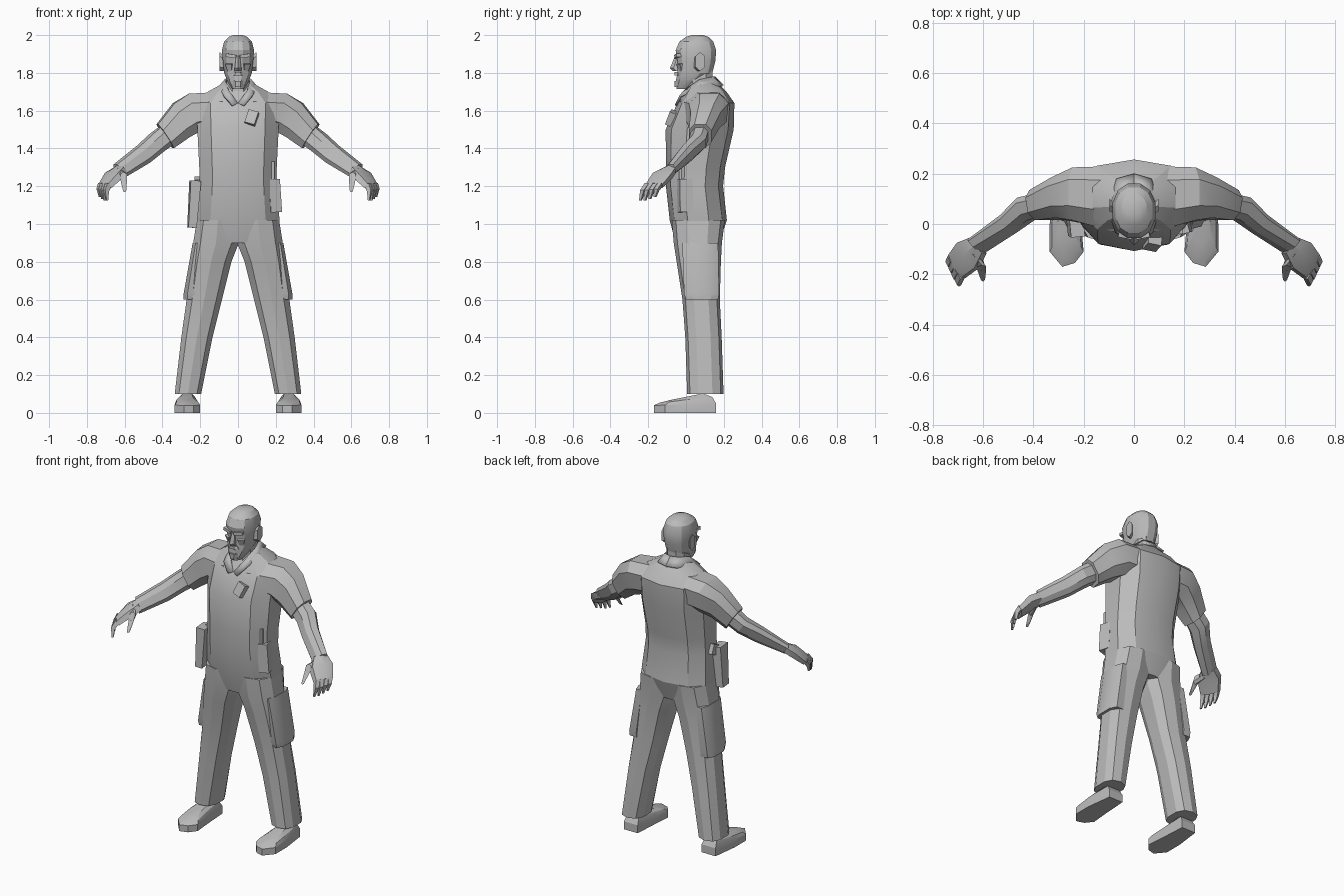
import bpy
import bmesh
import math
from mathutils import Vector, Euler

if "Cube" in bpy.data.objects:
    bpy.data.objects.remove(bpy.data.objects["Cube"], do_unlink=True)

grey = bpy.data.materials.new("plain_grey")
grey.use_nodes = True
grey.diffuse_color = (0.5, 0.5, 0.5, 1)
grey.node_tree.nodes["Principled BSDF"].inputs["Base Color"].default_value = (0.5, 0.5, 0.5, 1)
SIDES = (("left", 1), ("right", -1))


def finish(name, bm, closed=True):
    """Turn a bmesh into a shaded, coloured object."""
    if closed:
        bmesh.ops.recalc_face_normals(bm, faces=bm.faces[:])
    mesh = bpy.data.meshes.new(name)
    bm.to_mesh(mesh)
    bm.free()
    mesh.materials.append(grey)
    obj = bpy.data.objects.new(name, mesh)
    bpy.context.collection.objects.link(obj)
    bpy.ops.object.select_all(action="DESELECT")
    obj.select_set(True)
    bpy.context.view_layer.objects.active = obj
    bpy.ops.object.shade_smooth_by_angle(angle=math.radians(24))
    return obj


def loft(name, rings, side=1):
    """Skin a list of equal-sized point rings and cap both ends."""
    bm = bmesh.new()
    loops = [[bm.verts.new((p[0] * side, p[1], p[2])) for p in ring] for ring in rings]
    count = len(loops[0])
    for low, high in zip(loops, loops[1:]):
        for i in range(count):
            j = (i + 1) % count
            bm.faces.new((low[i], low[j], high[j], high[i]))
    bm.faces.new(loops[0])
    bm.faces.new(loops[-1])
    return finish(name, bm)


def rounded(count, power):
    """Unit outline between a circle and a box."""
    for i in range(count):
        a = math.tau * (i + 0.5) / count
        c, s = math.cos(a), math.sin(a)
        yield (math.copysign(abs(c) ** power, c) / math.cos(math.pi / count) ** power,
               math.copysign(abs(s) ** power, s) / math.cos(math.pi / count) ** power)


def stack(name, rows, count=10, power=0.8, side=1):
    """Level sections: height, x range, y range."""
    rings = []
    for z, x0, x1, y0, y1 in rows:
        rings.append([((x0 + x1) / 2 + c * (x1 - x0) / 2, (y0 + y1) / 2 + s * (y1 - y0) / 2, z)
                      for c, s in rounded(count, power)])
    return loft(name, rings, side)


def tube(name, rows, count=6, power=0.8, side=1):
    """Free sections: centre and two half-width vectors."""
    rings = []
    for centre, up, across in rows:
        rings.append([Vector(centre) + Vector(up) * s + Vector(across) * c
                      for c, s in rounded(count, power)])
    return loft(name, rings, side)


def box(name, centre, size, turn=(0, 0, 0), taper=1.0):
    """Rotated block whose lower end may be narrowed."""
    bm = bmesh.new()
    bmesh.ops.create_cube(bm, size=1)
    for v in bm.verts:
        k = taper if v.co.z < 0 else 1
        p = Vector((v.co.x * size[0] * k, v.co.y * size[1] * k, v.co.z * size[2]))
        p.rotate(Euler(turn))
        v.co = p + Vector(centre)
    return finish(name, bm)


def symmetric(rows):
    """Expand height, half width, front, back to full sections."""
    return [(z, -w, w, front, back) for z, w, front, back in rows]


# Shirt body and hips
stack("torso", symmetric([
    (0.9, 0.19, -0.05, 0.17), (1.02, 0.22, -0.08, 0.21), (1.2, 0.205, -0.1, 0.19),
    (1.3, 0.205, -0.1, 0.2), (1.5, 0.215, -0.1, 0.245), (1.64, 0.22, -0.04, 0.25),
    (1.7, 0.16, 0.0, 0.21), (1.75, 0.07, 0.03, 0.16)]), power=0.85)

# Neck and skull
stack("neck", symmetric([(1.6, 0.06, -0.02, 0.13), (1.7, 0.06, 0.0, 0.14),
                         (1.82, 0.06, 0.0, 0.14)]), count=8)
stack("head", symmetric([
    (1.715, 0.03, -0.05, 0.03), (1.75, 0.055, -0.055, 0.08), (1.8, 0.073, -0.045, 0.14),
    (1.86, 0.08, -0.045, 0.155), (1.92, 0.085, -0.055, 0.16), (1.965, 0.074, -0.035, 0.145),
    (1.99, 0.05, 0.0, 0.12), (2.0, 0.025, 0.03, 0.09)]), count=12, power=0.9)

# Face
stack("nose", symmetric([(1.81, 0.02, -0.065, 0.0), (1.825, 0.018, -0.08, 0.0),
                         (1.89, 0.01, -0.055, 0.0)]), count=6)
stack("upper_lip", symmetric([(1.787, 0.035, -0.06, 0.0), (1.805, 0.025, -0.06, 0.0)]), count=8)
stack("lower_lip", symmetric([(1.725, 0.025, -0.06, 0.0), (1.758, 0.03, -0.062, 0.0)]), count=8)
for label, s in SIDES:
    box(label + "_brow", (0.035 * s, -0.042, 1.89), (0.055, 0.03, 0.018), (0, -0.15 * s, 0.2 * s))
    box(label + "_cheek", (0.042 * s, -0.026, 1.83), (0.04, 0.03, 0.04), (0.2, 0, 0.5 * s), 0.6)
    tube(label + "_ear", [((0.075, 0.06, 1.85), (0, 0, 0.035), (0, 0.018, 0)),
                          ((0.098, 0.075, 1.86), (0, 0, 0.045), (0, 0.025, 0))], side=s)

# Open collar, one folded flap on each side
inner = [(0, -0.045, 1.64), (0.05, -0.01, 1.71), (0.072, 0.07, 1.765), (0.05, 0.14, 1.78), (0, 0.155, 1.78)]
outer = [(0.03, -0.06, 1.63), (0.075, -0.035, 1.68), (0.105, 0.07, 1.725), (0.07, 0.18, 1.735), (0, 0.2, 1.735)]
for label, s in SIDES:
    bm = bmesh.new()
    top, rim = ([bm.verts.new((x * s, y, z)) for x, y, z in line] for line in (inner, outer))
    for i in range(len(top) - 1):
        quad = (top[i], rim[i], rim[i + 1], top[i + 1])
        bm.faces.new(quad if s > 0 else quad[::-1])
    flap = finish(label + "_collar", bm, closed=False)
    fold = flap.modifiers.new("thickness", "SOLIDIFY")
    fold.thickness = 0.012

for label, s in SIDES:
    # Short sleeve and bare forearm
    tube(label + "_sleeve", [
        ((0.08, 0.09, 1.6), (0, 0.02, 0.1), (0, 0.13, 0)),
        ((0.23, 0.115, 1.59), (0.03, 0.01, 0.1), (0, 0.105, 0)),
        ((0.3, 0.1, 1.55), (0.04, 0.01, 0.09), (0.01, 0.08, 0)),
        ((0.385, 0.075, 1.465), (0.042, 0, 0.063), (0.01, 0.06, 0))], 8, side=s)
    tube(label + "_forearm", [
        ((0.35, 0.08, 1.49), (0.03, 0, 0.05), (0.01, 0.045, 0)),
        ((0.43, 0.06, 1.43), (0.03, 0, 0.045), (0.02, 0.045, 0)),
        ((0.5, 0.0, 1.37), (0.025, 0, 0.045), (0.02, 0.035, 0)),
        ((0.63, -0.09, 1.28), (0.02, 0.01, 0.035), (0.02, 0.025, 0))], 8, side=s)

    # Hand with four curled fingers and a thumb
    tube(label + "_palm", [
        ((0.62, -0.085, 1.285), (0.015, 0, 0.025), (0.025, 0.03, 0)),
        ((0.66, -0.125, 1.255), (0.015, 0, 0.025), (0.035, 0.05, 0)),
        ((0.705, -0.17, 1.2), (0.015, 0, 0.015), (0.025, 0.045, 0))], side=s)
    for i, finger in enumerate(("little", "ring", "middle", "index")):
        base = Vector((0.725 - 0.013 * i, -0.135 - 0.023 * i, 1.21))
        reach = 0.8 + 0.1 * min(i, 2)
        bend = base + Vector((0.012, -0.025, -0.035)) * reach
        tip = bend + Vector((-0.005, -0.012, -0.05)) * reach
        tube(label + "_" + finger + "_finger", [
            (base, (0.01, -0.004, 0.008), (0.006, 0.011, 0)),
            (bend, (0.01, -0.004, 0.004), (0.005, 0.01, 0)),
            (tip, (0.004, -0.003, 0), (0.002, 0.005, 0))], 4, side=s)
    tube(label + "_thumb", [
        ((0.63, -0.12, 1.27), (0.01, 0, 0.025), (0.02, 0.01, 0)),
        ((0.605, -0.175, 1.25), (0, 0.01, 0.022), (0.018, 0, 0)),
        ((0.6, -0.215, 1.18), (0, 0.012, 0.01), (0.008, 0, 0))], side=s)

    # Trouser leg with a side pocket
    stack(label + "_leg", [
        (0.1, 0.195, 0.335, 0.01, 0.195), (0.4, 0.135, 0.3, 0.0, 0.185),
        (0.6, 0.085, 0.272, -0.015, 0.175), (0.8, 0.035, 0.25, -0.045, 0.18),
        (0.9, -0.005, 0.237, -0.06, 0.185), (1.02, -0.005, 0.218, -0.07, 0.2)],
        power=0.8, side=s)
    stack(label + "_pocket", [
        (0.6, 0.2, 0.288, 0.0, 0.17), (0.63, 0.2, 0.288, -0.01, 0.175),
        (0.9, 0.17, 0.24, -0.02, 0.17)], count=8, power=0.7, side=s)

    # Shoe: sole outline lifted into a low wedge
    sole = [(0.22, 0.16), (0.21, 0.0), (0.2, -0.11), (0.235, -0.155), (0.285, -0.17),
            (0.335, -0.11), (0.335, 0.0), (0.315, 0.16)]
    middle = Vector((0.27, 0.02))
    rings = []
    for scale, lift, slope in ((1, 0, 0), (1, 0.045, 0.04), (0.85, 0.07, 0.14), (0.5, 0.085, 0.2)):
        ring = []
        for point in sole:
            x, y = middle + (Vector(point) - middle) * scale
            ring.append((x, y, lift + slope * max(-0.12, min(y, 0.1))))
        rings.append(ring)
    loft(label + "_shoe", rings, s)

# Equipment on the chest and belt
box("chest_microphone", (0.073, -0.075, 1.56), (0.055, 0.04, 0.075), (-0.4, 0.25, -0.2))
box("radio", (0.19, -0.005, 1.15), (0.06, 0.07, 0.175), (0, -0.07, 0.25))
box("radio_aerial", (0.185, -0.03, 1.28), (0.014, 0.014, 0.1))
box("holster", (-0.235, -0.01, 1.105), (0.055, 0.085, 0.25), (0, 0.07, 0.1), 0.8)
box("holster_grip", (-0.215, 0.04, 1.215), (0.03, 0.05, 0.06), (0.4, 0, 0))
